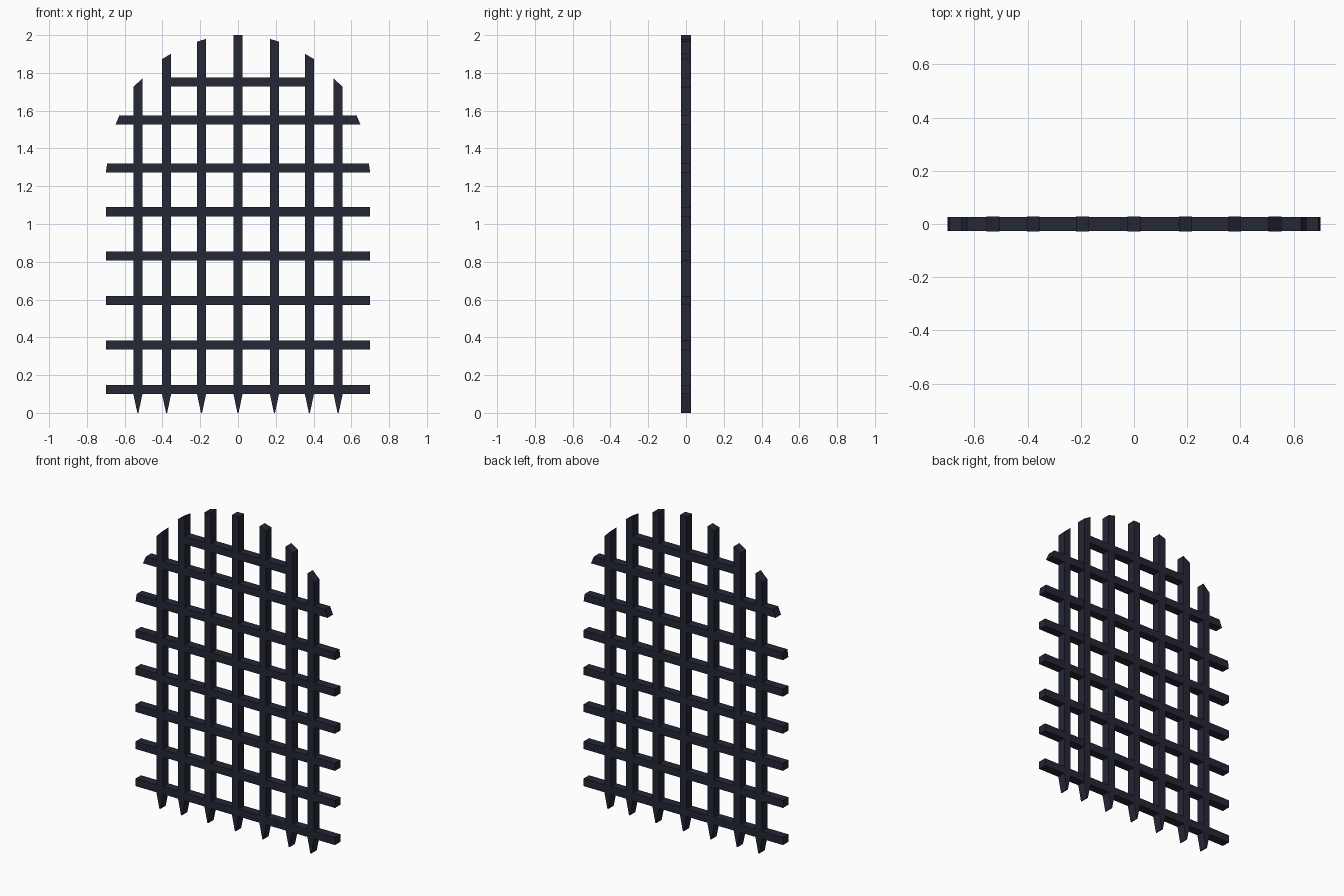
import bpy, bmesh

if "Cube" in bpy.data.objects:
    bpy.data.objects.remove(bpy.data.objects["Cube"])

iron = bpy.data.materials.new("dark_iron")
iron.diffuse_color = (0.018, 0.020, 0.036, 1)
iron.use_nodes = True
iron.node_tree.nodes["Principled BSDF"].inputs["Base Color"].default_value = iron.diffuse_color


def prism(name, outline, half_depth):
    """Extrude an x-z outline symmetrically along y."""
    bm = bmesh.new()
    face = bm.faces.new([bm.verts.new((x, -half_depth, z)) for x, z in outline])
    ext = bmesh.ops.extrude_face_region(bm, geom=[face])
    moved = [g for g in ext["geom"] if isinstance(g, bmesh.types.BMVert)]
    bmesh.ops.translate(bm, verts=moved, vec=(0, 2 * half_depth, 0))
    bmesh.ops.recalc_face_normals(bm, faces=bm.faces)
    mesh = bpy.data.meshes.new(name)
    bm.to_mesh(mesh)
    bm.free()
    mesh.materials.append(iron)
    obj = bpy.data.objects.new(name, mesh)
    bpy.context.collection.objects.link(obj)
    return obj


H = 0.024      # half width of a bar
TIP = 0.003    # half width of a spike tip

# vertical bars: centre x, top z on inner side, top z on outer side
uprights = [(0.0, 2.0, 2.0), (0.193, 1.98, 1.965),
            (0.378, 1.902, 1.873), (0.53, 1.772, 1.725)]
for x, z_in, z_out in uprights:
    for s in ((1,) if x == 0 else (1, -1)):
        pts = [(x - H, z_in), (x - H, 0.1), (x - TIP, 0), (x + TIP, 0),
               (x + H, 0.1), (x + H, z_out)]
        prism("vertical_bar", [(s * px, pz) for px, pz in pts], 0.0275)

# horizontal bars: centre z, half length at bottom, half length at top
rails = [(0.123 + 0.2355 * i, 0.70, 0.70) for i in range(5)]
rails += [(1.296, 0.70, 0.693), (1.551, 0.648, 0.628), (1.751, 0.365, 0.365)]
for z, low, high in rails:
    prism("horizontal_bar", [(-low, z - H), (low, z - H),
                             (high, z + H), (-high, z + H)], 0.027)
